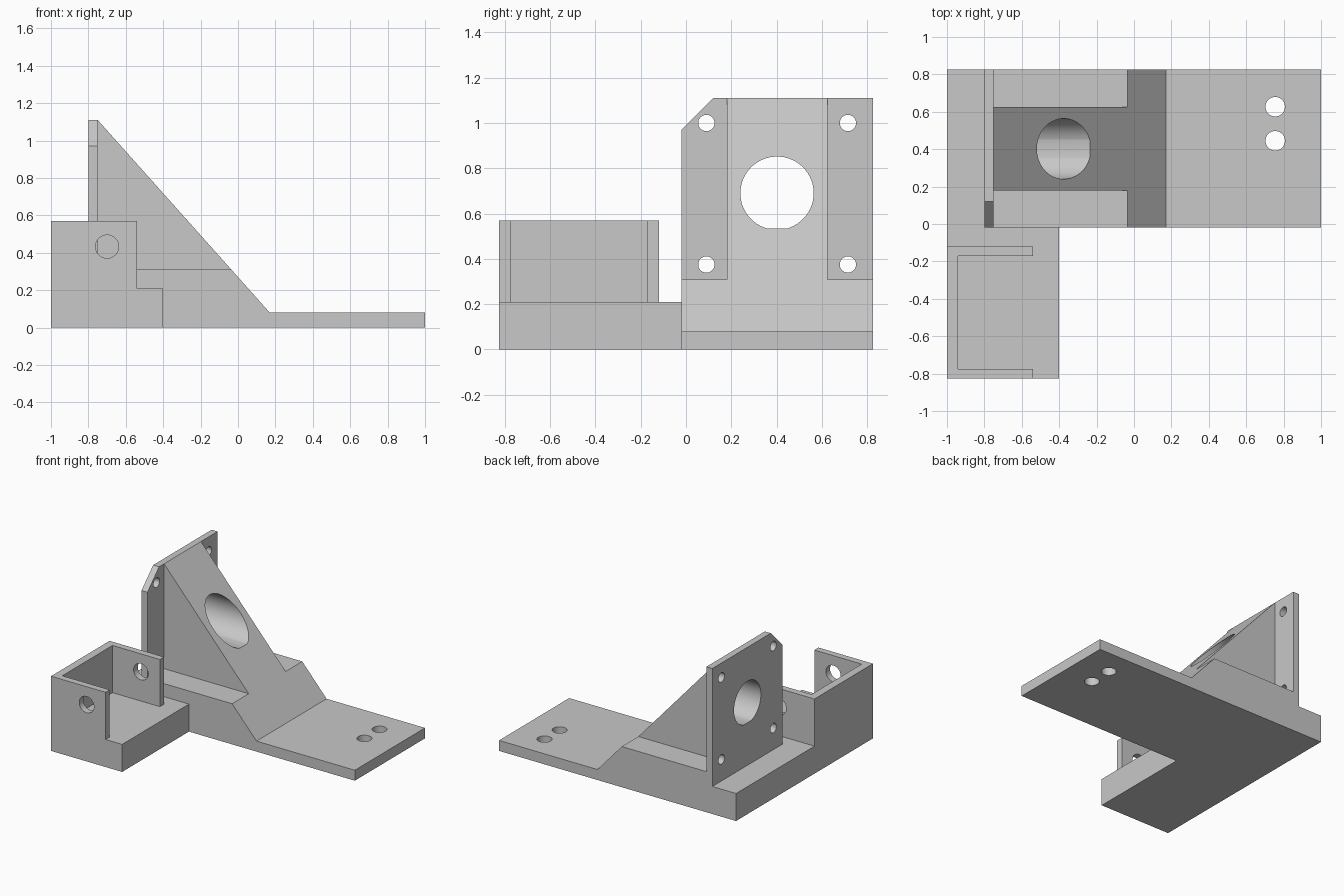
import bpy
import bmesh
import math
from mathutils import Matrix, Vector

if "Cube" in bpy.data.objects:
    bpy.data.objects.remove(bpy.data.objects["Cube"], do_unlink=True)

grey = bpy.data.materials.new("light grey plastic")
grey.use_nodes = True
grey.diffuse_color = (0.58, 0.58, 0.58, 1)
grey.node_tree.nodes["Principled BSDF"].inputs["Base Color"].default_value = (0.58, 0.58, 0.58, 1)


def extrude(name, outline, axis, start, end):
    """Solid made by sweeping a flat outline along one axis."""
    def place(u, v, w):
        return {"x": (w, u, v), "y": (u, w, v), "z": (u, v, w)}[axis]
    bm = bmesh.new()
    face = bm.faces.new([bm.verts.new(place(u, v, start)) for u, v in outline])
    swept = bmesh.ops.extrude_face_region(bm, geom=[face])["geom"]
    shift = Vector(place(0, 0, end - start))
    bmesh.ops.translate(bm, verts=[g for g in swept if isinstance(g, bmesh.types.BMVert)], vec=shift)
    bmesh.ops.recalc_face_normals(bm, faces=bm.faces)
    mesh = bpy.data.meshes.new(name)
    bm.to_mesh(mesh)
    bm.free()
    mesh.materials.append(grey)
    obj = bpy.data.objects.new(name, mesh)
    bpy.context.collection.objects.link(obj)
    return obj


def circle(u, v, radius, floor=-10, sides=48):
    """Round outline, cut flat wherever it drops under the floor height."""
    points = []
    for i in range(sides):
        a = math.tau * (i + 0.5) / sides
        points.append((u + radius * math.cos(a), v + radius * math.sin(a)))
    if min(p[1] for p in points) >= floor:
        return points
    half = math.sqrt(radius ** 2 - (v - floor) ** 2)
    kept = [p for p in points if p[1] > floor]
    low = next(i for i, p in enumerate(points) if p[1] <= floor)
    return points[:low] + [(u - half, floor), (u + half, floor)] + [p for p in points[low:] if p in kept]


def combine(target, other, operation):
    mod = target.modifiers.new(operation, "BOOLEAN")
    mod.operation = operation
    mod.solver = "EXACT"
    mod.object = other
    bpy.context.view_layer.objects.active = target
    bpy.ops.object.modifier_apply(modifier=mod.name)
    bpy.data.objects.remove(other, do_unlink=True)


FRONT, BACK = -0.02, 0.825
STEP, LEDGE, TOP = 0.21, 0.31, 1.11
PLATE_BACK, PLATE_FRONT = -0.80, -0.75
TOE, FLOOR = 0.17, 0.08
slope_x = TOE + (PLATE_FRONT - TOE) * (LEDGE - FLOOR) / (TOP - FLOOR)

# Long base: rear step, raised ledge, ramp and thin foot
bracket = extrude("motor_bracket", [
    (-1, 0), (1, 0), (1, FLOOR), (TOE, FLOOR), (slope_x, LEDGE),
    (PLATE_BACK, LEDGE), (PLATE_BACK, STEP), (-1, STEP)], "y", FRONT, BACK)

# Upright mounting plate with one clipped corner
plate = extrude("mounting_plate", [
    (FRONT, LEDGE), (BACK, LEDGE), (BACK, TOP), (0.12, TOP), (FRONT, 0.97)],
    "x", PLATE_BACK, PLATE_FRONT)

# Sloping brace between plate and base
brace = extrude("brace", [(PLATE_FRONT, LEDGE), (slope_x, LEDGE), (PLATE_FRONT, TOP)],
                "y", 0.18, 0.625)

# Side tray: floor block and three-sided wall
tray_floor = extrude("tray_floor", [
    (-1, -0.825), (-0.40, -0.825), (-0.40, FRONT), (-1, FRONT)], "z", 0, STEP)
tray_wall = extrude("tray_wall", [
    (-1, -0.825), (-0.54, -0.825), (-0.54, -0.775), (-0.94, -0.775),
    (-0.94, -0.17), (-0.54, -0.17), (-0.54, -0.12), (-1, -0.12)], "z", STEP, 0.57)

for part in (plate, brace, tray_floor, tray_wall):
    combine(bracket, part, "UNION")

# Large bore with a flat bottom, and the four plate screw holes
cutters = [extrude("bore", circle(0.402, 0.69, 0.162, 0.535), "x", -0.9, 0.1)]
for y in (0.09, 0.715):
    for z in (0.375, 1.0):
        cutters.append(extrude("screw_hole", circle(y, z, 0.036, sides=32), "x", -0.85, -0.70))

# Foot holes and the cross hole through both tray walls
for y in (0.445, 0.627):
    cutters.append(extrude("foot_hole", circle(0.755, y, 0.052), "z", -0.1, 0.2))
cutters.append(extrude("tray_hole", circle(-0.70, 0.433, 0.062), "y", -0.9, -0.06))

for cutter in cutters:
    combine(bracket, cutter, "DIFFERENCE")

# Smooth bores, crisp edges
bpy.ops.object.select_all(action="DESELECT")
bracket.select_set(True)
bpy.context.view_layer.objects.active = bracket
bpy.ops.object.shade_smooth_by_angle(angle=math.radians(25))
